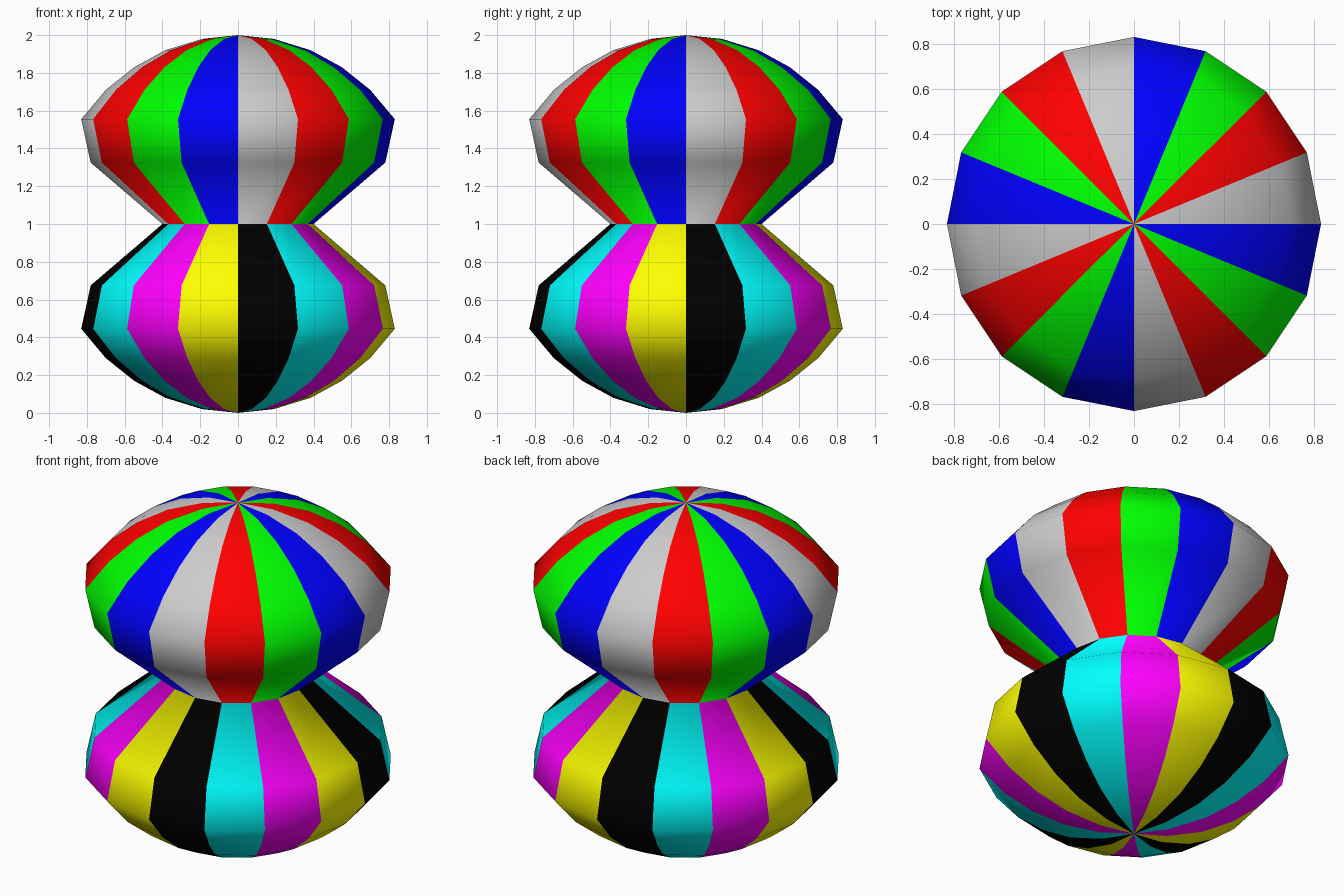
import bpy, bmesh
from math import cos, sin, pi

if "Cube" in bpy.data.objects:
    bpy.data.objects.remove(bpy.data.objects["Cube"])

SIDES = 16
# Upper lobe profile (radius, z) from the neck towards the top pole
upper = [(0.78, 1.325), (0.83, 1.555), (0.70, 1.71), (0.55, 1.83), (0.385, 1.92), (0.19, 1.98)]
profile = [(r, 2 - z) for r, z in reversed(upper)] + [(0.40, 1.0)] + upper
NECK = len(upper)

# Stripe colours: upper cycle, then lower cycle
colours = [("grey", (0.8, 0.8, 0.8, 1)), ("red", (1, 0, 0, 1)),
           ("green", (0, 1, 0, 1)), ("blue", (0, 0, 1, 1)),
           ("black", (0, 0, 0, 1)), ("cyan", (0, 1, 1, 1)),
           ("magenta", (1, 0, 1, 1)), ("yellow", (1, 1, 0, 1))]

mesh = bpy.data.meshes.new("striped_double_lobe")
for name, rgba in colours:
    mat = bpy.data.materials.new(name)
    mat.diffuse_color = rgba
    mat.use_nodes = True
    mat.node_tree.nodes["Principled BSDF"].inputs["Base Color"].default_value = mat.diffuse_color
    mesh.materials.append(mat)

# Lathe the profile, colouring each vertical stripe
bm = bmesh.new()
rings = [[bm.verts.new((r * cos(2 * pi * i / SIDES), r * sin(2 * pi * i / SIDES), z))
          for i in range(SIDES)] for r, z in profile]
bottom = bm.verts.new((0, 0, 0))
top = bm.verts.new((0, 0, 2))


def add_face(verts, stripe, is_upper):
    face = bm.faces.new(verts)
    face.smooth = True
    face.material_index = stripe % 4 + (0 if is_upper else 4)


for i in range(SIDES):
    j = (i + 1) % SIDES
    add_face((bottom, rings[0][j], rings[0][i]), i, False)
    for k, (a, b) in enumerate(zip(rings, rings[1:])):
        add_face((a[i], a[j], b[j], b[i]), i, k >= NECK)
    add_face((rings[-1][i], rings[-1][j], top), i, True)

bm.to_mesh(mesh)
bm.free()
body = bpy.data.objects.new("striped_double_lobe", mesh)
bpy.context.collection.objects.link(body)
